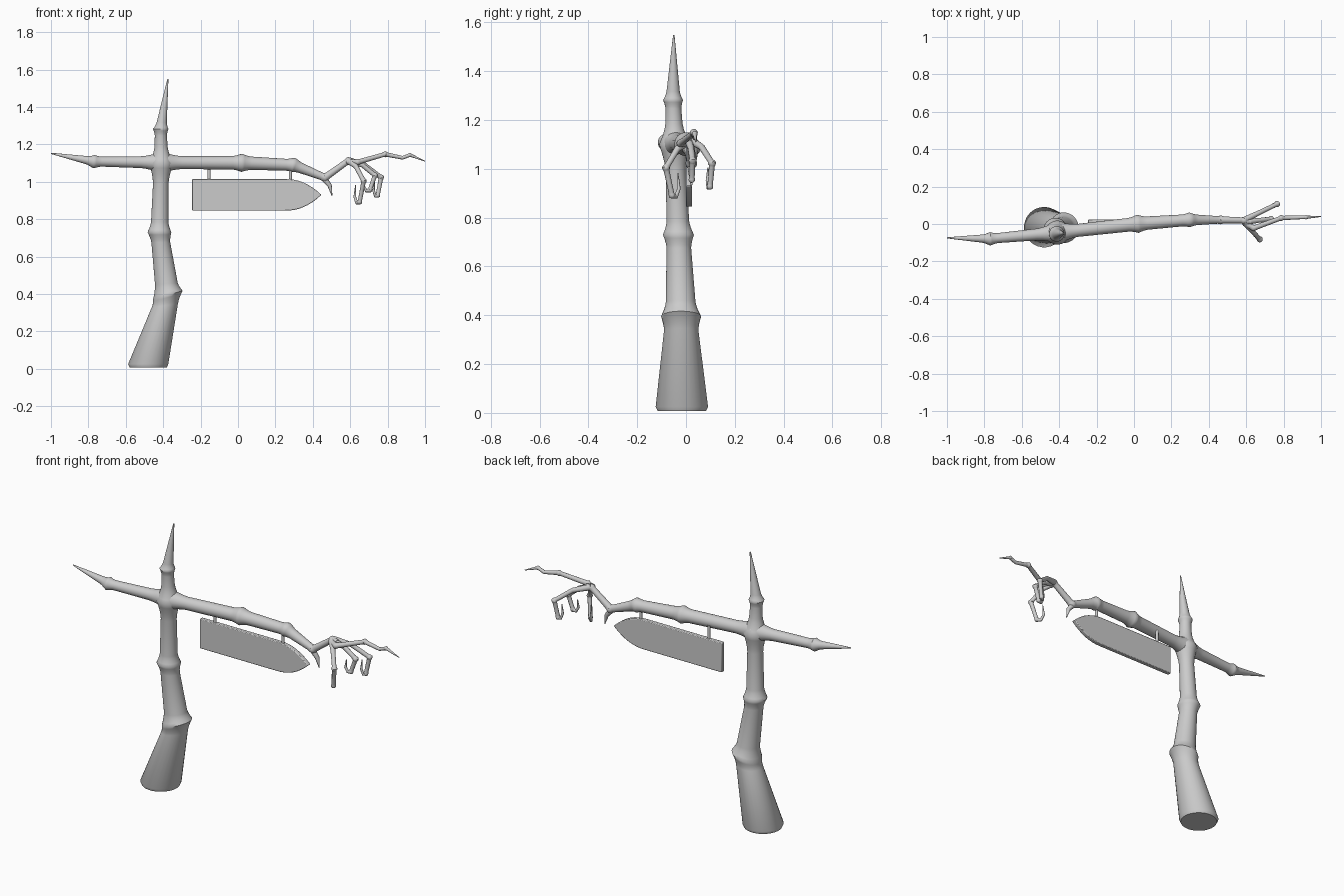
import bpy, bmesh, math
from mathutils import Vector

if "Cube" in bpy.data.objects:
    bpy.data.objects.remove(bpy.data.objects["Cube"])


def finish(name, bm, angle=50):
    bmesh.ops.recalc_face_normals(bm, faces=bm.faces[:])
    me = bpy.data.meshes.new(name)
    bm.to_mesh(me)
    bm.free()
    ob = bpy.data.objects.new(name, me)
    bpy.context.collection.objects.link(ob)
    bpy.ops.object.select_all(action='DESELECT')
    ob.select_set(True)
    bpy.context.view_layer.objects.active = ob
    bpy.ops.object.shade_smooth_by_angle(angle=math.radians(angle))
    return ob


def swell_joints(pts):
    """Turn (position, radius, swell, reach) joints into a finer path with rounded bumps."""
    path = []
    for i, (p, r, swell, reach) in enumerate(pts):
        if swell == 1 or i in (0, len(pts) - 1):
            path.append((p, r * swell))
            continue
        for k in range(-4, 5):
            t = k / 4
            q, rq = (pts[i + 1] if k > 0 else pts[i - 1])[:2]
            f = min(reach * abs(t) / (q - p).length, .48 * abs(t))
            bump = 1 + (swell - 1) * (1 - abs(t)) ** 1.5
            path.append((p.lerp(q, f), (r + (rq - r) * f) * bump))
    return path


def limb(name, joints, sides=20, level=False):
    """Tapered tube through (x, y, z, radius[, swell[, reach]])."""
    pts = []
    for x, y, z, r, *more in joints:
        swell = more[0] if more else 1
        reach = more[1] if len(more) > 1 else r * 1.2
        pts.append((Vector((x, y, z)), r, swell, reach))
    path = swell_joints(pts)
    bm = bmesh.new()
    rings, u = [], None
    for i, (p, r) in enumerate(path):
        a = (p - path[i - 1][0]).normalized() if i else Vector()
        b = (path[i + 1][0] - p).normalized() if i < len(path) - 1 else Vector()
        t = (a + b).normalized()
        if level:  # level rings, leaning at the low knuckle
            t = Vector((-.28 * math.exp(-((p.z - .39) / .06) ** 2), 0, 1)).normalized()
        if u is None:
            u = t.orthogonal()
        u = (u - t * u.dot(t)).normalized()
        v = t.cross(u)
        rings.append([bm.verts.new(p + r * (math.cos(k) * u + math.sin(k) * v))
                      for k in (2 * math.pi * j / sides for j in range(sides))])
    for A, B in zip(rings, rings[1:]):
        for j in range(sides):
            k = (j + 1) % sides
            bm.faces.new((A[j], A[k], B[k], B[j]))
    bm.faces.new(rings[0])
    bm.faces.new(rings[-1])
    return finish(name, bm)


# Trunk with swollen joints, ending in a spike
limb("trunk", [
    (-.48, -.017, .008, .1), (-.48, -.017, .025, .108),
    (-.375, -.02, .395, .064, 1.28, .06), (-.42, -.031, .73, .048, 1.33, .055),
    (-.41, -.046, 1.1, .039, 1.65, .11), (-.413, -.053, 1.282, .031, 1.33, .035),
    (-.375, -.05, 1.548, .003)], 28, level=True)

# Cross branch running out to a bent wrist
limb("cross_branch", [
    (-1, -.074, 1.152, .003), (-.77, -.079, 1.108, .026, 1.4, .04),
    (-.41, -.046, 1.103, .034, 1.7, .11), (.02, .001, 1.101, .037, 1.33, .05),
    (.297, .022, 1.089, .031, 1.28, .04), (.465, .022, 1.022, .019, 1.25),
    (.59, .019, 1.112, .016, 1.25), (.625, .012, 1.108, .014)])
limb("wrist_thorn", [(.45, .022, 1.03, .018), (.49, .022, .98, .012),
                     (.503, .022, .925, .002)], 10)

# Long finger reaching outward
limb("long_finger", [
    (.59, .005, 1.105, .016), (.64, -.022, 1.105, .014, 1.2),
    (.787, .032, 1.147, .012, 1.4), (.88, .035, 1.128, .01),
    (.92, .036, 1.143, .009, 1.3), (1, .04, 1.11, .002)], 12)


def hooked_finger(name, root, reach, drop, curl):
    """Finger that reaches out to a knuckle, drops, and curls its tip back up."""
    root, reach = Vector(root), Vector((*reach, 0))
    back = reach.normalized() * curl

    def at(s, c, d, *size):
        return (*(root + reach * s - back * c - Vector((0, 0, drop * d))), *size)
    limb(name, [at(0, 0, 0, .017), at(.5, 0, .13, .013), at(1, 0, .46, .012, 1.4),
                at(1, .5, .94, .011, 1.25), at(1, .85, .96, .009),
                at(1, 1.1, .82, .007), at(1, 1, .55, .002)], 12)


hooked_finger("front_finger", (.59, .01, 1.112), (.082, -.092), .235, .065)
hooked_finger("middle_finger", (.6, .012, 1.11), (.132, .015), .165, .055)
hooked_finger("back_finger", (.59, .022, 1.115), (.175, .085), .2, .04)

# Pointed hanging board
low, high, tip, curve = -.245, .25, .446, 8
edge = [(low, .085)]
for i in range(curve):
    a = i / curve
    edge.append((high + (tip - high) * a, .085 * (1 - a ** 2.2)))
outline = [(x, .93 - h) for x, h in edge] + [(tip, .93)]
outline += [(x, .93 + h) for x, h in reversed(edge)]
bm = bmesh.new()
face = bm.faces.new([bm.verts.new((x, 0, z)) for x, z in outline])
side = bmesh.ops.extrude_face_region(bm, geom=[face])["geom"]
bmesh.ops.translate(bm, verts=[g for g in side if isinstance(g, bmesh.types.BMVert)],
                    vec=(0, .025, 0))
board = finish("sign_board", bm, 35)
bev = board.modifiers.new("soft_edges", 'BEVEL')
bev.width, bev.segments = .004, 2

# Pegs holding the board
for i, x in enumerate((-.155, .28)):
    limb(f"board_peg_{i + 1}", [(x, .012, 1.005, .008), (x, .012, 1.09, .008)], 12)
